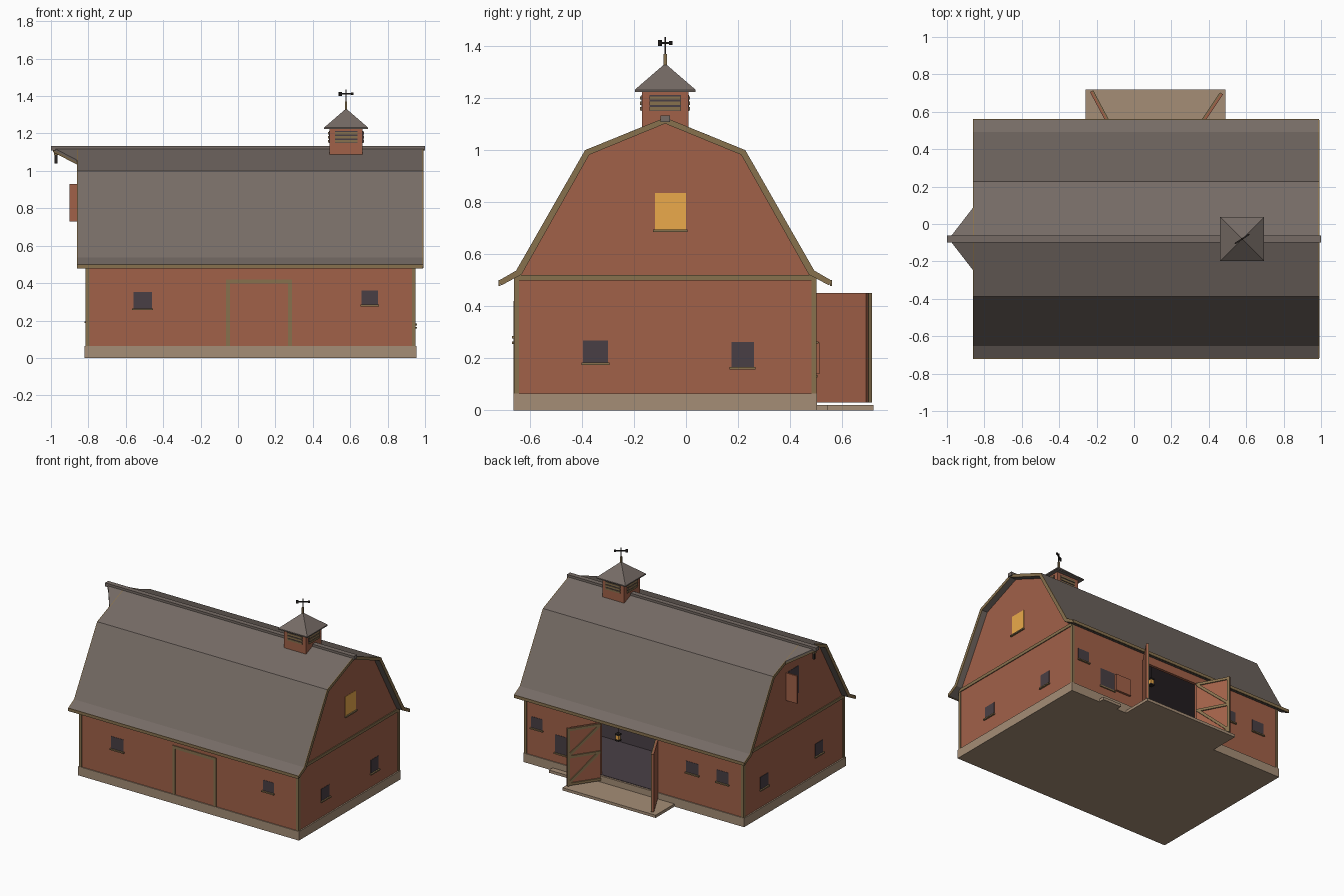
import bpy, bmesh, math
from mathutils import Vector, Matrix

if "Cube" in bpy.data.objects:
    bpy.data.objects.remove(bpy.data.objects["Cube"])

CY = -0.08                                    # ridge line
X0, X1, Y0, Y1 = -0.81, 0.945, -0.657, 0.497  # outer wall faces


def mat(name, hexcol):
    m = bpy.data.materials.new(name)
    c = [int(hexcol[i:i + 2], 16) / 255 for i in (0, 2, 4)]
    m.diffuse_color = [v ** 2.2 for v in c] + [1]
    m.use_nodes = True
    m.node_tree.nodes["Principled BSDF"].inputs["Base Color"].default_value = m.diffuse_color
    return m


RED, TRIM, STONE = mat("red_wood", "A0614A"), mat("trim_wood", "86704F"), mat("stone", "A38C75")
ROOF, GLASS, DARK = mat("shingle", "756B65"), mat("dark_glass", "4A4146"), mat("interior", "4B4248")
GLOW, IRON = mat("warm_glow", "EAA84C"), mat("iron", "2C2826")


def mesh(name, verts, faces, m):
    bm = bmesh.new()
    vs = [bm.verts.new(v) for v in verts]
    for f in faces:
        bm.faces.new([vs[i] for i in f])
    bmesh.ops.recalc_face_normals(bm, faces=bm.faces)
    me = bpy.data.meshes.new(name)
    bm.to_mesh(me)
    bm.free()
    me.materials.append(m)
    ob = bpy.data.objects.new(name, me)
    bpy.context.collection.objects.link(ob)
    return ob


def loft(name, a, b, m):
    """Closed solid between two matching outlines."""
    n = len(a)
    faces = [list(range(n)), list(range(n, 2 * n))]
    faces += [[i, (i + 1) % n, n + (i + 1) % n, n + i] for i in range(n)]
    return mesh(name, list(a) + list(b), faces, m)


def box(name, x0, x1, y0, y1, z0, z1, m):
    ring = [(x0, y0), (x1, y0), (x1, y1), (x0, y1)]
    return loft(name, [(x, y, z0) for x, y in ring], [(x, y, z1) for x, y in ring], m)


def prism(name, yz, x0, x1, m):
    return loft(name, [(x0, CY + y, z) for y, z in yz], [(x1, CY + y, z) for y, z in yz], m)


def mirror(half):
    """Half profile ending at the ridge -> whole profile."""
    return half + [(-y, z) for y, z in reversed(half[:-1])]


# Stone base
box("foundation", -0.82, 0.955, -0.664, 0.504, 0, 0.065, STONE)

# Gable end walls and long walls
gable = mirror([(0.577, 0.06), (0.577, 0.512), (0.55, 0.532), (0.295, 0.985), (0, 1.106)])
prism("left_gable_wall", gable, X0, X0 + 0.02, RED)
prism("right_gable_wall", gable, X1 - 0.02, X1, RED)
box("front_wall", X0, X1, Y0, Y0 + 0.02, 0.06, 0.515, RED)
DX0, DX1, DZ = -0.12, 0.34, 0.45
box("back_wall_left", X0, DX0, Y1 - 0.02, Y1, 0.06, 0.515, RED)
box("back_wall_right", DX1, X1, Y1 - 0.02, Y1, 0.06, 0.515, RED)
box("back_wall_header", DX0, DX1, Y1 - 0.02, Y1, DZ, 0.515, RED)

# Dark interior behind the open doors
box("interior_back", -0.5, 0.72, -0.02, 0, 0.06, 0.5, DARK)
box("interior_left", -0.52, -0.5, -0.02, 0.477, 0.06, 0.5, DARK)
box("interior_right", 0.72, 0.74, -0.02, 0.477, 0.06, 0.5, DARK)
box("interior_ceiling", -0.52, 0.74, -0.02, 0.477, 0.5, 0.515, DARK)
box("interior_floor", -0.5, 0.72, 0, 0.49, 0.06, 0.068, DARK)

# Gambrel roof with flared eaves
outer = mirror([(0.637, 0.5), (0.573, 0.537), (0.308, 1.0), (0, 1.125)])
inner = mirror([(0.63, 0.48), (0.552, 0.522), (0.292, 0.982), (0, 1.102)])
shell = outer + inner[::-1]
prism("roof", shell, -0.855, 0.985, ROOF)
prism("left_rake_board", shell, -0.861, -0.855, TRIM)
prism("right_rake_board", shell, 0.985, 0.991, TRIM)
box("ridge_cap", -1, 1, CY - 0.018, CY + 0.018, 1.108, 1.134, ROOF)
for s, side in ((-1, "front"), (1, "back")):
    e = CY + s * 0.637
    box(side + "_eave_board", -0.86, 0.99, e - 0.004, e + 0.004, 0.478, 0.5, TRIM)
    # Pointed hay hood over the left gable
    tri = [(-0.86, CY, 1.125), (-0.99, CY, 1.125), (-0.86, CY + s * 0.168, 1.057)]
    for part, t, b, m in (("hood", 0, 0.012, ROOF), ("hood_board", 0.012, 0.024, TRIM)):
        loft(f"{side}_{part}", [(x, y, z - t) for x, y, z in tri],
             [(x, y, z - b) for x, y, z in tri], m)
box("hay_beam", -0.985, X0, CY - 0.009, CY + 0.009, 1.085, 1.108, TRIM)
box("hay_hook", -0.98, -0.964, CY - 0.007, CY + 0.007, 1.04, 1.09, IRON)

# Corner boards and gable bands
for x, sx in ((X0, -1), (X1, 1)):
    for y, sy in ((Y0, -1), (Y1, 1)):
        xs, ys = sorted((x + sx * 0.005, x - sx * 0.015)), sorted((y + sy * 0.005, y - sy * 0.015))
        box("corner_board", *xs, *ys, 0.065, 0.51, TRIM)
    box("gable_band", *sorted((x - sx * 0.002, x + sx * 0.006)), Y0, Y1, 0.498, 0.52, TRIM)


def on_wall(name, wall, u0, u1, z0, z1, d, m):
    """Thin box lying on a wall, standing out by d."""
    if wall in "fb":
        y, s = (Y0, -1) if wall == "f" else (Y1, 1)
        return box(name, u0, u1, *sorted((y - s * 0.005, y + s * d)), z0, z1, m)
    x, s = (X0, -1) if wall == "l" else (X1, 1)
    return box(name, *sorted((x - s * 0.005, x + s * d)), u0, u1, z0, z1, m)


# Windows with sills
for wall, u, z, w, h, m in (
        ("f", -0.51, 0.308, 0.1, 0.088, GLASS), ("f", 0.705, 0.323, 0.088, 0.076, GLASS),
        ("b", 0.85, 0.305, 0.09, 0.08, GLASS), ("b", -0.4, 0.315, 0.1, 0.08, GLASS),
        ("b", -0.643, 0.315, 0.095, 0.085, GLASS), ("l", 0.26, 0.24, 0.09, 0.09, GLASS),
        ("l", -0.37, 0.24, 0.09, 0.09, GLASS), ("r", -0.348, 0.226, 0.096, 0.086, GLASS),
        ("r", 0.218, 0.214, 0.088, 0.096, GLASS), ("r", -0.06, 0.765, 0.12, 0.14, GLOW)):
    on_wall("window_pane", wall, u - w / 2, u + w / 2, z - h / 2, z + h / 2, 0.002, m)
    on_wall("window_sill", wall, u - w / 2 - 0.006, u + w / 2 + 0.006,
            z - h / 2 - 0.009, z - h / 2, 0.012, TRIM)

# Framed door on the front
for a, b, c, d in ((-0.063, -0.043, 0.065, 0.42), (0.268, 0.288, 0.065, 0.42),
                   (-0.043, 0.268, 0.398, 0.42)):
    on_wall("front_door_frame", "f", a, b, c, d, 0.006, TRIM)

# Half-open stable hatch with its leaf and step on the back
on_wall("stable_hatch", "b", 0.585, 0.705, 0.135, 0.265, 0.002, GLASS)
on_wall("stable_leaf", "b", 0.455, 0.58, 0.14, 0.26, 0.016, RED)
on_wall("stable_lower_door_rail", "b", 0.58, 0.71, 0.125, 0.135, 0.008, TRIM)
box("stable_step", 0.57, 0.72, 0.5, 0.545, 0, 0.02, STONE)

# Hay door swung open on the left gable
on_wall("hay_opening", "l", -0.135, 0.0, 0.73, 0.93, 0.002, GLASS)
box("hay_door", -0.9, X0, -0.002, 0.01, 0.73, 0.93, RED)

# Ramp and double doors with braces, built shut along +x then swung out
box("ramp", -0.26, 0.49, 0.5, 0.72, 0, 0.02, STONE)


def brace(name, a, b, t, m):
    a, b = Vector(a), Vector(b)
    n = (b - a).normalized().cross(Vector((0, 1, 0))) * 0.009
    ring = [a + n, b + n, b - n, a - n]
    return loft(name, ring, [p + Vector((0, t, 0)) for p in ring], m)


for side, hx, ang, s in (("left", DX0, 118, -1), ("right", DX1, 56, 1)):
    W = 0.235
    t = 0.008 * s
    f = 0.006 * s
    parts = [box(side + "_door", 0, W, -0.006, 0.006, 0.03, DZ, RED)]
    for a, b in (((0, 0.042), (W, 0.042)), ((0, 0.24), (W, 0.24)), ((0, 0.438), (W, 0.438)),
                 ((0.01, 0.24), (W - 0.01, 0.05)), ((0.01, 0.43), (W - 0.01, 0.25)),
                 ((W - 0.009, 0.03), (W - 0.009, DZ))):
        parts.append(brace(side + "_door_brace", (a[0], f, a[1]), (b[0], f, b[1]), t, TRIM))
    for p in parts:
        p.matrix_world = Matrix.Translation((hx, Y1 + 0.004, 0)) @ Matrix.Rotation(math.radians(ang), 4, 'Z')

# Lantern hanging in the doorway
LX, LY = 0.23, 0.45
box("lantern_wire", LX - 0.002, LX + 0.002, LY - 0.002, LY + 0.002, 0.38, 0.5, IRON)
box("lantern_glass", LX - 0.012, LX + 0.012, LY - 0.012, LY + 0.012, 0.335, 0.37, GLOW)
for z in (0.328, 0.37):
    box("lantern_cap", LX - 0.016, LX + 0.016, LY - 0.016, LY + 0.016, z, z + 0.01, IRON)

# Cupola with louvres on all four sides
CX = 0.578
box("cupola", CX - 0.088, CX + 0.088, CY - 0.09, CY + 0.09, 1.07, 1.23, RED)
for k in range(4):
    M = Matrix.Translation((CX, CY, 0)) @ Matrix.Rotation(k * math.pi / 2, 4, 'Z')
    box("louvre_back", -0.06, 0.06, -0.092, -0.08, 1.15, 1.212, GLASS).matrix_world = M
    for i in range(3):
        z = 1.152 + i * 0.021
        box("louvre_slat", -0.06, 0.06, -0.096, -0.085, z, z + 0.013, TRIM).matrix_world = M
h = 0.117
box("cupola_eave", CX - h, CX + h, CY - h, CY + h, 1.224, 1.232, ROOF)
base = [(CX - h, CY - h, 1.232), (CX + h, CY - h, 1.232), (CX + h, CY + h, 1.232), (CX - h, CY + h, 1.232)]
mesh("cupola_roof", base + [(CX, CY, 1.333)],
     [(0, 1, 2, 3)] + [(i, (i + 1) % 4, 4) for i in range(4)], ROOF)

# Weather vane
box("finial", CX - 0.006, CX + 0.006, CY - 0.006, CY + 0.006, 1.32, 1.37, TRIM)
box("vane_rod", CX - 0.003, CX + 0.003, CY - 0.003, CY + 0.003, 1.36, 1.434, IRON)
for name, a, b, hz in (("vane_arrow", -0.045, 0.045, 0.004), ("vane_tail", -0.046, -0.028, 0.011),
                       ("vane_tip", 0.034, 0.046, 0.007)):
    p = box(name, a, b, -0.004, 0.004, 1.412 - hz, 1.412 + hz, IRON)
    p.matrix_world = Matrix.Translation((CX, CY, 0)) @ Matrix.Rotation(math.radians(33), 4, 'Z')
